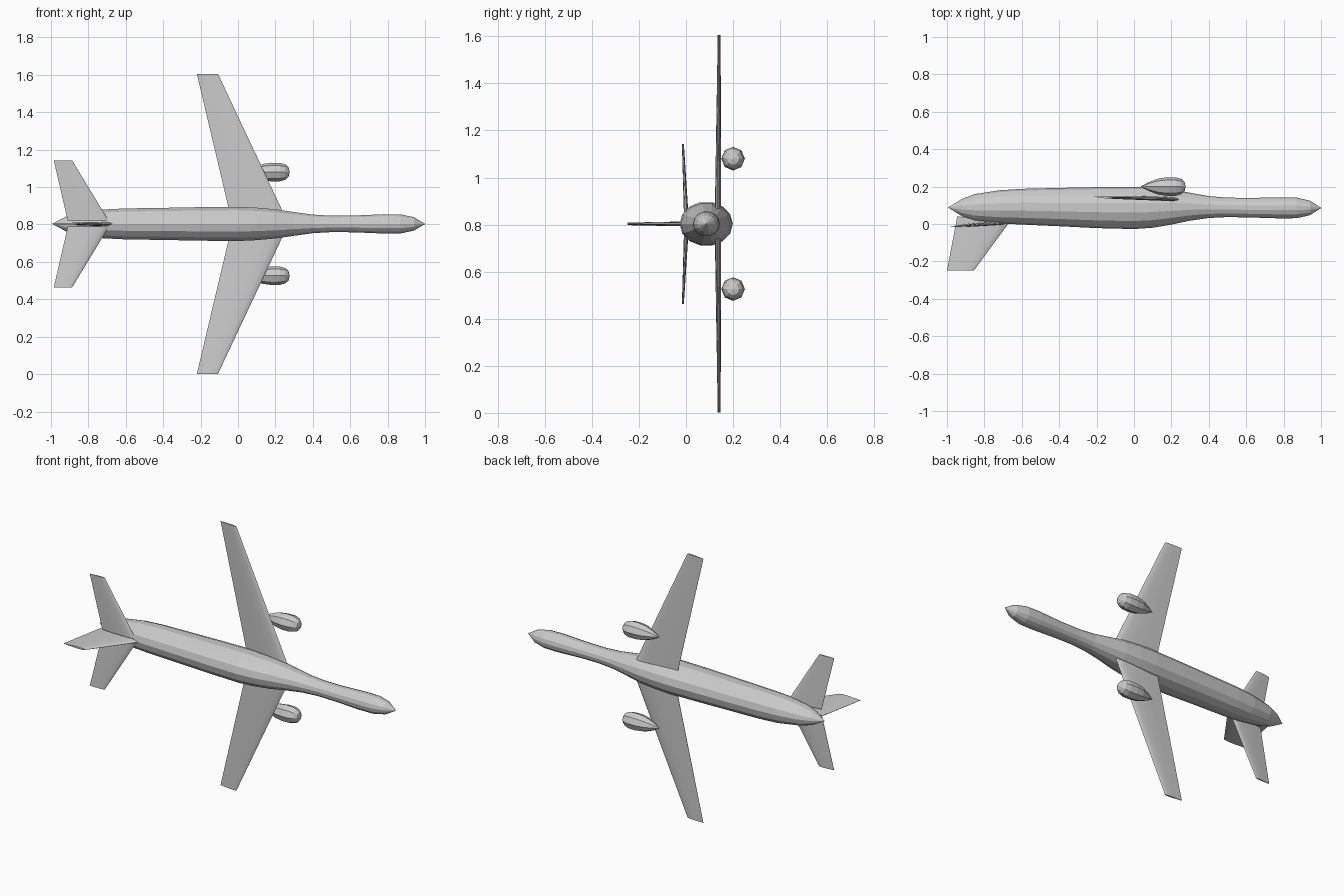
import bpy
import math
from mathutils import Vector

ZC = 0.803  # height of the symmetry plane


def make(name, verts, faces, smooth=None):
    mesh = bpy.data.meshes.new(name)
    mesh.from_pydata([tuple(v) for v in verts], [], faces)
    ob = bpy.data.objects.new(name, mesh)
    bpy.context.collection.objects.link(ob)
    bpy.ops.object.select_all(action='DESELECT')
    ob.select_set(True)
    bpy.context.view_layer.objects.active = ob
    bpy.ops.object.mode_set(mode='EDIT')
    bpy.ops.mesh.select_all(action='SELECT')
    bpy.ops.mesh.remove_doubles(threshold=0.0002)
    bpy.ops.mesh.normals_make_consistent(inside=False)
    bpy.ops.object.mode_set(mode='OBJECT')
    if smooth:
        bpy.ops.object.shade_smooth_by_angle(angle=math.radians(smooth))
    return ob


def loft(name, rings, smooth=None):
    n = len(rings[0])
    verts = [v for r in rings for v in r]
    faces = [(k * n + i, k * n + (i + 1) % n, (k + 1) * n + (i + 1) % n, (k + 1) * n + i)
             for k in range(len(rings) - 1) for i in range(n)]
    faces += [tuple(range(n))[::-1], tuple(range(len(verts) - n, len(verts)))]
    return make(name, verts, faces, smooth)


def body(name, stations, zc, sides, phase=0.0):
    # stations: x, lowest y, highest y, half width in z
    rings = []
    for x, y0, y1, hz in stations:
        ring = []
        for i in range(sides):
            a = 2 * math.pi * (i + phase) / sides
            ring.append((x, (y0 + y1) / 2 + (y1 - y0) / 2 * math.cos(a), zc + hz * math.sin(a)))
        rings.append(ring)
    return loft(name, rings)


# airfoil outline: chord fraction from leading edge, thickness offset
FOIL = [(0, 0), (0.04, 0.28), (0.15, 0.45), (0.35, 0.5), (0.65, 0.32), (1, 0.04),
        (1, -0.04), (0.65, -0.32), (0.35, -0.5), (0.15, -0.45), (0.04, -0.28)]


def surface(name, sections, up):
    # sections: leading edge point, trailing edge point, thickness
    up = Vector(up)
    return loft(name, [[Vector(le).lerp(Vector(te), c) + up * (t * h) for c, h in FOIL]
                       for le, te, t in sections], 30)


# fuselage
body("fuselage", [
    (-0.992, 0.087, 0.089, 0.001), (-0.92, 0.042, 0.134, 0.040), (-0.85, 0.018, 0.160, 0.060),
    (-0.72, 0.003, 0.180, 0.079), (-0.60, -0.003, 0.188, 0.085), (-0.40, -0.012, 0.193, 0.088),
    (-0.20, -0.022, 0.197, 0.092), (0.0, -0.027, 0.199, 0.094), (0.10, -0.020, 0.195, 0.089),
    (0.20, -0.003, 0.185, 0.080), (0.30, 0.018, 0.167, 0.065), (0.40, 0.032, 0.149, 0.051),
    (0.50, 0.037, 0.141, 0.045), (0.62, 0.035, 0.139, 0.046), (0.78, 0.030, 0.143, 0.053),
    (0.87, 0.031, 0.141, 0.052), (0.94, 0.047, 0.125, 0.037), (1.0, 0.085, 0.087, 0.001)],
    ZC, 14)

# wings, tailplanes and engine pods on both sides
for s, side in ((1, "left"), (-1, "right")):
    surface("wing_" + side, [
        ((0.247, 0.131, ZC + s * 0.05), (-0.042, 0.146, ZC + s * 0.05), 0.024),
        ((-0.107, 0.138, ZC + s * 0.802), (-0.22, 0.147, ZC + s * 0.802), 0.010)], (0, 1, 0))
    surface("tailplane_" + side, [
        ((-0.69, 0.004, ZC + s * 0.015), (-0.91, -0.002, ZC + s * 0.015), 0.020),
        ((-0.887, -0.012, ZC + s * 0.34), (-0.985, -0.016, ZC + s * 0.34), 0.008)], (0, 1, 0))
    body("engine_pod_" + side, [
        (0.037, 0.199, 0.201, 0.001), (0.08, 0.176, 0.224, 0.024), (0.13, 0.157, 0.243, 0.043),
        (0.18, 0.150, 0.250, 0.050), (0.225, 0.151, 0.249, 0.049), (0.255, 0.160, 0.240, 0.040),
        (0.27, 0.174, 0.226, 0.026), (0.276, 0.199, 0.201, 0.001)], ZC + s * 0.277, 8)

# tail fin
surface("tail_fin", [
    ((-0.655, 0.025, ZC), (-0.945, 0.04, ZC), 0.022),
    ((-0.855, -0.248, ZC), (-1.0, -0.248, ZC), 0.011)], (0, 0, 1))
